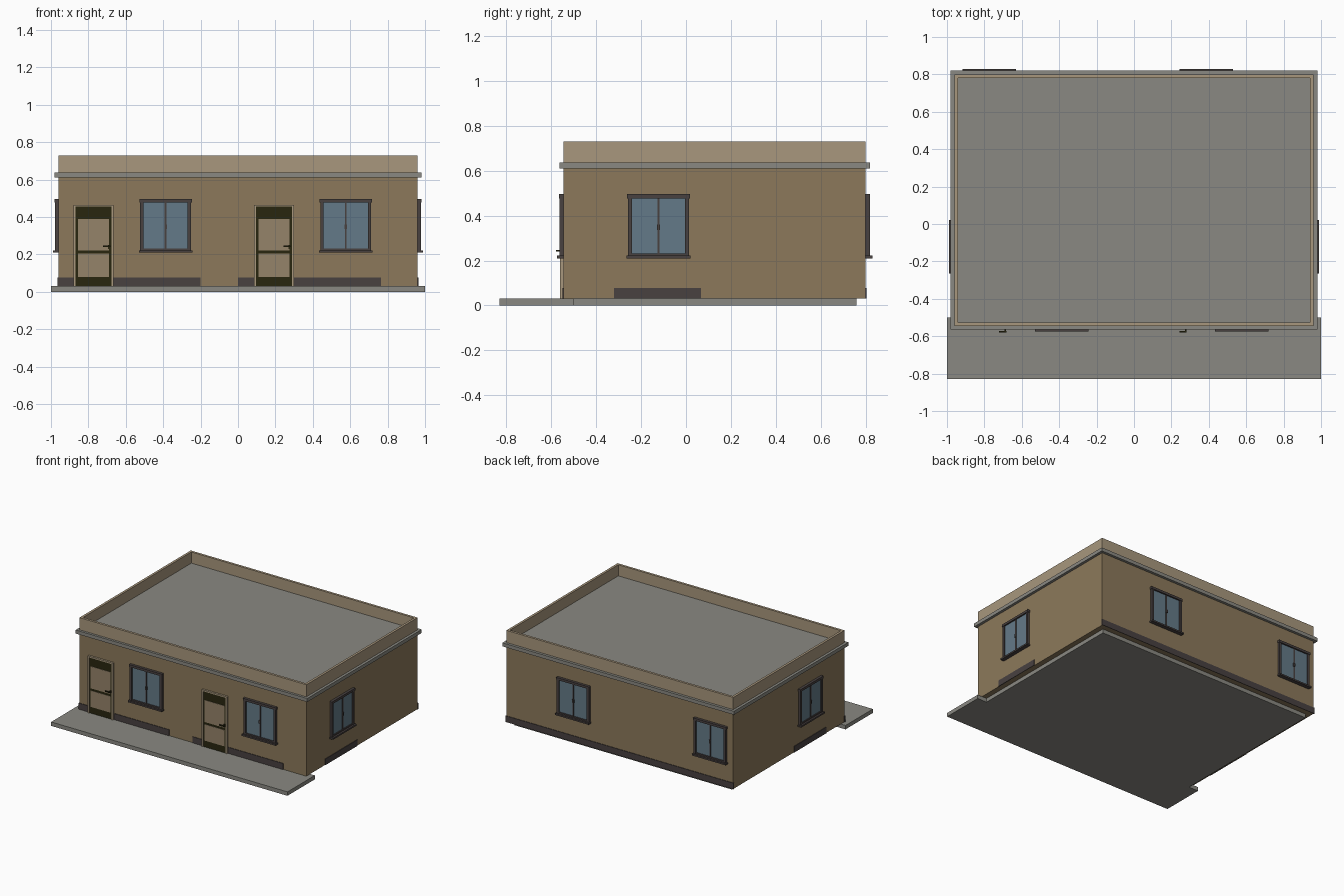
import bpy, bmesh, math
from mathutils import Matrix, Vector

cube = bpy.data.objects.get("Cube")
if cube:
    bpy.data.objects.remove(cube, do_unlink=True)


def material(name, hex_colour):
    def linear(i):
        c = int(hex_colour[i:i + 2], 16) / 255
        return c / 12.92 if c <= 0.04045 else ((c + 0.055) / 1.055) ** 2.4
    rgba = (linear(0), linear(2), linear(4), 1)
    m = bpy.data.materials.new(name)
    m.use_nodes = True
    m.diffuse_color = rgba
    bsdf = m.node_tree.nodes["Principled BSDF"]
    bsdf.inputs["Base Color"].default_value = rgba
    bsdf.inputs["Roughness"].default_value = 0.9
    return m


WALL = material("tan_plaster", "8C795B")
TRIM = material("pale_plaster", "A8977D")
CONCRETE = material("grey_concrete", "8A8982")
FRAME = material("dark_brown", "484140")
GLASS = material("blue_glass", "647A88")
DOOR = material("dark_olive", "28260F")
PANEL = material("door_tan", "95836A")

# Building outline
HALF, FRONT, BACK = 0.96, -0.545, 0.8
GROUND, LEDGE, TOP = 0.03, 0.61, 0.73


def box(name, x, y, z, mat, place=Matrix()):
    """Box from its extents along x, y and z, moved by a matrix."""
    bm = bmesh.new()
    bmesh.ops.create_cube(bm, size=1)
    size = Vector([r[1] - r[0] for r in (x, y, z)])
    centre = Vector([(r[1] + r[0]) / 2 for r in (x, y, z)])
    bm.transform(place @ Matrix.Translation(centre) @ Matrix.Diagonal(size).to_4x4())
    mesh = bpy.data.meshes.new(name)
    bm.to_mesh(mesh)
    bm.free()
    mesh.materials.append(mat)
    ob = bpy.data.objects.new(name, mesh)
    bpy.context.collection.objects.link(ob)
    return ob


def on_wall(x, y, degrees):
    """Wall frame: local x runs along the wall and local -y points outwards."""
    return Matrix.Translation((x, y, 0)) @ Matrix.Rotation(math.radians(degrees), 4, 'Z')


front = on_wall(0, FRONT, 0)
right = on_wall(HALF, 0, 90)
back = on_wall(0, BACK, 180)
left = on_wall(-HALF, 0, -90)


def window(name, place, u):
    """Sliding window centred at u along a wall."""
    def part(label, half, depth, z, mat, offset=0):
        box(f"{name}_{label}", (u + offset - half, u + offset + half),
            (-depth, 0.005), z, mat, place)
    part("glass", 0.125, 0.009, (0.225, 0.48), GLASS)
    for side, offset in (("a", -0.127), ("b", 0.127)):
        part("jamb_" + side, 0.009, 0.018, (0.215, 0.49), FRAME, offset)
    part("mullion", 0.005, 0.013, (0.225, 0.48), FRAME)
    part("latch", 0.007, 0.017, (0.335, 0.36), FRAME)
    part("bottom_rail", 0.12, 0.016, (0.22, 0.232), FRAME)
    part("head", 0.14, 0.02, (0.477, 0.495), FRAME)
    part("sill", 0.143, 0.03, (0.21, 0.222), FRAME)


def door(name, u):
    """Framed door with two panels and a handle."""
    def part(label, x, depth, z, mat):
        box(f"{name}_{label}", (u + x[0], u + x[1]), (-depth, 0.005), z, mat, front)
    part("leaf", (-0.098, 0.098), 0.01, (GROUND, 0.456), DOOR)
    part("trim_a", (-0.107, -0.096), 0.015, (GROUND, 0.465), TRIM)
    part("trim_b", (0.096, 0.107), 0.015, (GROUND, 0.465), TRIM)
    part("trim_top", (-0.107, 0.107), 0.015, (0.455, 0.465), TRIM)
    part("lower_panel", (-0.083, 0.083), 0.013, (0.08, 0.205), PANEL)
    part("upper_panel", (-0.083, 0.083), 0.013, (0.222, 0.39), PANEL)
    part("handle_plate", (0.078, 0.09), 0.018, (0.23, 0.25), DOOR)
    box(f"{name}_handle", (u + 0.052, u + 0.09), (-0.034, -0.026), (0.239, 0.247), DOOR, front)
    box(f"{name}_handle_stem", (u + 0.08, u + 0.088), (-0.03, -0.01), (0.239, 0.247), DOOR, front)


# Ground slabs
box("porch_slab", (-1, 1), (-0.83, -0.5), (0, GROUND), CONCRETE)
box("base_slab", (-0.92, 0.92), (-0.5, 0.76), (0, GROUND), CONCRETE)

# Walls and projecting ledge
box("walls", (-HALF, HALF), (FRONT, BACK), (GROUND, LEDGE), WALL)
box("ledge", (-0.98, 0.98), (FRONT - 0.018, BACK + 0.02), (LEDGE, 0.637), CONCRETE)

# Parapet with a sunken roof deck
parapet = box("parapet", (-HALF, HALF), (FRONT, BACK), (0.62, TOP), TRIM)
parapet.data.materials.append(CONCRETE)
bm = bmesh.new()
bm.from_mesh(parapet.data)
bm.normal_update()
deck = max(bm.faces, key=lambda f: f.calc_center_median().z)
bmesh.ops.inset_region(bm, faces=[deck], thickness=0.026)
walls_up = bmesh.ops.extrude_discrete_faces(bm, faces=[deck])
deck = walls_up["faces"][0]
for v in deck.verts:
    v.co.z = 0.645
deck.material_index = 1
bmesh.ops.recalc_face_normals(bm, faces=bm.faces)
bm.to_mesh(parapet.data)
bm.free()

# Skirting strips
for name, place, span in (
        ("front_skirting_a", front, (-0.964, -0.2)),
        ("front_skirting_b", front, (0, 0.765)),
        ("back_skirting", back, (-0.964, 0.964)),
        ("right_skirting", right, (-0.32, 0.067)),
        ("left_skirting", left, (-0.067, 0.32))):
    box(name, span, (-0.004, 0.004), (GROUND, 0.077), FRAME, place)

# Doors
door("left_hand_door", -0.773)
door("right_hand_door", 0.192)

# Windows
window("front_window_a", front, -0.387)
window("front_window_b", front, 0.576)
window("back_window_a", back, -0.386)
window("back_window_b", back, 0.773)
window("right_window", right, -0.122)
window("left_window", left, 0.122)
